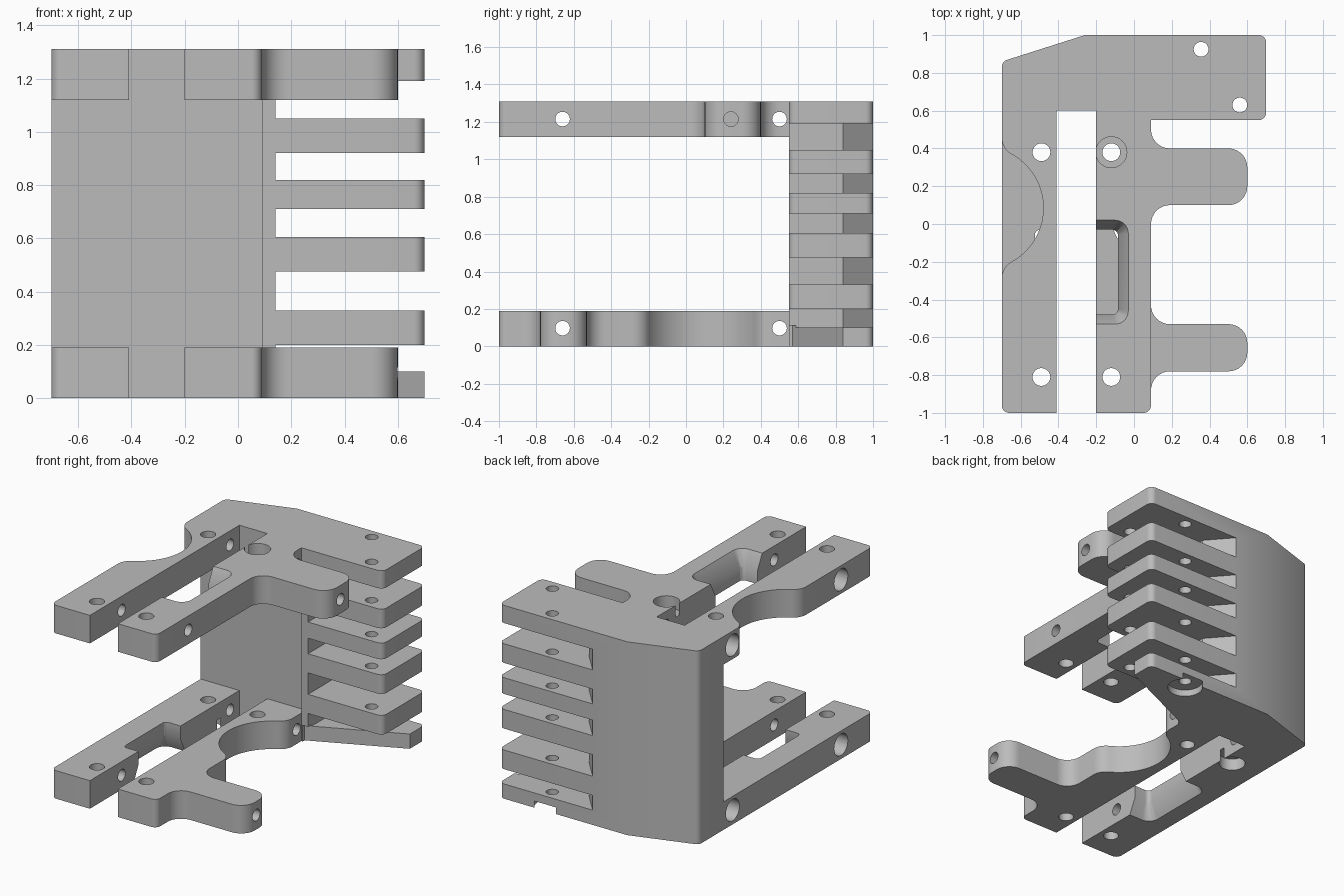
import bpy, bmesh, math

if "Cube" in bpy.data.objects:
    bpy.data.objects.remove(bpy.data.objects["Cube"])

H = 1.31          # overall height
T = 0.19          # plate thickness
grey = bpy.data.materials.new("machined grey")
grey.diffuse_color = (0.5, 0.5, 0.5, 1)
grey.use_nodes = True
grey.node_tree.nodes["Principled BSDF"].inputs["Base Color"].default_value = grey.diffuse_color


def arc(cx, cy, r, a0, a1, n=12):
    return [(cx + r * math.cos(math.radians(a0 + (a1 - a0) * i / n)),
             cy + r * math.sin(math.radians(a0 + (a1 - a0) * i / n))) for i in range(n + 1)]


def rounded(corners, n=8):
    """Profile from (x, y, radius) corners, each rounded by a tangent arc."""
    out = []
    for i, (x, y, r) in enumerate(corners):
        if r == 0:
            out.append((x, y))
            continue
        px, py, _ = corners[i - 1]
        qx, qy, _ = corners[(i + 1) % len(corners)]
        a = math.atan2(py - y, px - x)
        b = math.atan2(qy - y, qx - x)
        turn = (b - a + math.pi) % (2 * math.pi) - math.pi
        d = r / math.sin(abs(turn) / 2)
        mid = a + turn / 2
        cx, cy = x + d * math.cos(mid), y + d * math.sin(mid)
        sweep = (math.pi - abs(turn)) * (1 if turn > 0 else -1)
        start = mid + math.pi + sweep / 2
        out += arc(cx, cy, r, math.degrees(start), math.degrees(start - sweep), n)
    return out


def loft(name, sections, axis="z"):
    """Solid through matching profiles, each given as (points, height along axis)."""
    bm = bmesh.new()
    rings = []
    for pts, h in sections:
        rings.append([bm.verts.new((h, a, b) if axis == "x" else (a, b, h)) for a, b in pts])
    n = len(rings[0])
    for lo, hi in zip(rings, rings[1:]):
        for i in range(n):
            j = (i + 1) % n
            bm.faces.new((lo[i], lo[j], hi[j], hi[i]))
    bm.faces.new(rings[0])
    bm.faces.new(rings[-1])
    bmesh.ops.recalc_face_normals(bm, faces=bm.faces)
    me = bpy.data.meshes.new(name)
    bm.to_mesh(me)
    bm.free()
    me.materials.append(grey)
    ob = bpy.data.objects.new(name, me)
    bpy.context.collection.objects.link(ob)
    return ob


def cut(ob, tool):
    tool.hide_render = True
    mod = ob.modifiers.new("cut", "BOOLEAN")
    mod.operation, mod.solver, mod.object = "DIFFERENCE", "EXACT", tool
    bpy.context.view_layer.objects.active = ob
    bpy.ops.object.modifier_apply(modifier=mod.name)
    bpy.data.objects.remove(tool, do_unlink=True)


def drill(ob, a, b, r, lo, hi, axis="z"):
    circle = arc(a, b, r, 0, 360, 32)[:-1]
    cut(ob, loft("drill", [(circle, lo), (circle, hi)], axis))


def finish(ob):
    bpy.ops.object.select_all(action="DESELECT")
    ob.select_set(True)
    bpy.context.view_layer.objects.active = ob
    bpy.ops.object.shade_smooth_by_angle(angle=math.radians(30))


def flip(pts):
    """Mirror a profile across the slot's centre line."""
    return [(-0.61 - p[0], p[1]) for p in pts]


def finger(y0, y1):
    return [(0.09, y0, 0.1), (0.6, y0, 0.1), (0.6, y1, 0.1), (0.09, y1, 0.1)]


# Round bite in the outer edge of an arm, blended at both ends
bite = (arc(-0.01, -0.287, 0.1, 0, 61.1, 8) + arc(0.195, 0.085, 0.325, 241.1, 118.9, 28)[1:]
        + arc(-0.01, 0.457, 0.1, -61.1, 0, 8)[1:])
bite = [(x, y, 0) for x, y in bite]


def arm(name, left, top, fingers, bitten):
    outline = rounded([(-0.2, 0.6, 0), (-0.2, -1, 0), (0.09, -1, 0.04)] + fingers
                      + (bite if bitten else []) + [(0.09, 0.6, 0)])
    side = flip if left else (lambda p: p)
    z0 = H - T if top else 0
    ob = loft(name, [(side(outline), z0), (side(outline), z0 + T)])
    # Vertical bolt holes
    hx = -0.49 if left else -0.12
    for y in (0.38, -0.81):
        drill(ob, hx, y, 0.047, z0 - 0.1, z0 + T + 0.1)
    # Cross holes, counterbored from the left side
    zc = 1.215 if top else 0.097
    for y in (0.5, -0.66):
        drill(ob, y, zc, 0.039, -0.9, 0.9, "x")
        if left:
            drill(ob, y, zc, 0.073, -0.9, -0.6, "x")
    if not bitten:
        # Tapered pocket and counterbore on the outward face
        def zz(d):
            return H - d if top else d
        inner = rounded([(-0.3, -0.48, 0), (-0.085, -0.48, 0.03), (-0.085, -0.03, 0.03), (-0.3, -0.03, 0)])
        outer = rounded([(-0.3, -0.53, 0), (-0.03, -0.53, 0.07), (-0.03, 0.02, 0.07), (-0.3, 0.02, 0)])
        cut(ob, loft("pocket", [(side(inner), zz(0.3)), (side(inner), zz(0.1)),
                                (side(outer), zz(0)), (side(outer), zz(-0.05))]))
        lo, hi = sorted((zz(0.08), zz(-0.05)))
        drill(ob, hx, 0.38, 0.082, lo, hi)
    return ob


# Upper and lower pairs of arms
finish(arm("upper_left_arm", True, True, [], True))
upper = arm("upper_right_arm", False, True, finger(0.1, 0.4), False)
drill(upper, 0.24, 1.215, 0.039, 0.2, 0.7, "x")
finish(upper)
finish(arm("lower_left_arm", True, False, [], False))
finish(arm("lower_right_arm", False, False, finger(-0.78, -0.53), True))

# Back block with chamfered corner
outline = rounded([(-0.7, 0.6, 0), (0.09, 0.6, 0), (0.09, 0.55, 0), (0.7, 0.55, 0.04),
                   (0.7, 1, 0.04), (-0.26, 1, 0), (-0.7, 0.86, 0.04)])
block = loft("finned_back_block", [(outline, 0), (outline, H)])

# Sloped front of the lowest fin
slope = [(0.1, 0.5), (0.1, 0.57), (0.8, 0.885), (0.8, 0.5)]
cut(block, loft("slope", [(slope, -0.1), (slope, 0.11)]))

# Gaps between fins
gap = [(0.14, 0.5), (0.14, 0.84), (-0.044, 1.05), (0.8, 1.05), (0.8, 0.5)]
for z0, z1 in ((0.1, 0.2), (0.33, 0.475), (0.605, 0.71), (0.82, 0.92), (1.05, 1.19)):
    cut(block, loft("gap", [(gap, z0), (gap, z1)]))

# Pin holes through the fins, with a recess under the lowest one
drill(block, 0.355, 0.925, 0.039, -0.1, 1.4)
drill(block, 0.56, 0.63, 0.039, 0.15, 1.4)
drill(block, 0.355, 0.925, 0.11, -0.1, 0.045)
finish(block)
